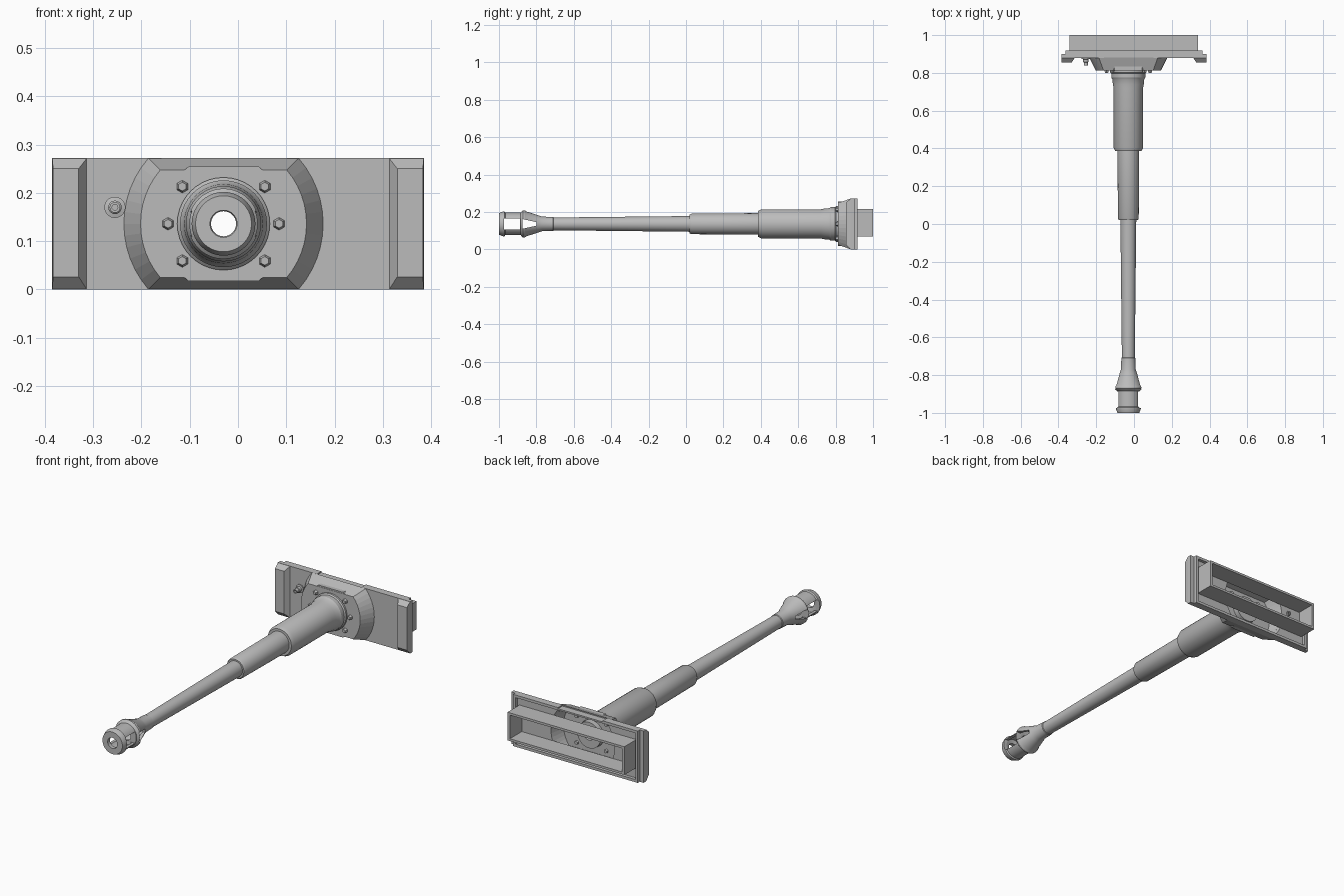
import bpy, bmesh, math

if "Cube" in bpy.data.objects:
    bpy.data.objects.remove(bpy.data.objects["Cube"])

CX, CZ = -0.03, 0.136          # bore axis
steel = bpy.data.materials.new("steel grey")
steel.diffuse_color = (0.5, 0.5, 0.5, 1)
steel.use_nodes = True
steel.node_tree.nodes["Principled BSDF"].inputs["Base Color"].default_value = steel.diffuse_color


def make(name, verts, faces, smooth=False):
    bm = bmesh.new()
    vs = [bm.verts.new(v) for v in verts]
    for f in faces:
        bm.faces.new([vs[i] for i in f])
    bmesh.ops.recalc_face_normals(bm, faces=bm.faces)
    me = bpy.data.meshes.new(name)
    bm.to_mesh(me)
    bm.free()
    me.materials.append(steel)
    ob = bpy.data.objects.new(name, me)
    bpy.context.collection.objects.link(ob)
    if smooth:
        finish(ob)
    return ob


def finish(ob):
    bpy.ops.object.select_all(action='DESELECT')
    ob.select_set(True)
    bpy.context.view_layer.objects.active = ob
    bpy.ops.object.shade_smooth_by_angle(angle=math.radians(30))


def loft(name, loop_a, loop_b):
    """Solid between two loops of equal length."""
    n = len(loop_a)
    faces = [(i, (i + 1) % n, n + (i + 1) % n, n + i) for i in range(n)]
    faces += [tuple(range(n)), tuple(range(n, 2 * n))]
    return make(name, loop_a + loop_b, faces)


def rect(x0, x1, z0, z1, y):
    return [(x0, y, z0), (x1, y, z0), (x1, y, z1), (x0, y, z1)]


def box(name, x0, x1, y0, y1, z0, z1):
    return loft(name, rect(x0, x1, z0, z1, y0), rect(x0, x1, z0, z1, y1))


def lathe(name, profile, cx=CX, cz=CZ, n=40):
    """Closed (radius, y) profile turned around a y-parallel axis."""
    m = len(profile)
    verts, faces = [], []
    for i in range(n):
        a = math.tau * i / n
        verts += [(cx + r * math.cos(a), y, cz + r * math.sin(a)) for r, y in profile]
        for j in range(m):
            k, i2 = (j + 1) % m, (i + 1) % n
            faces.append((i * m + j, i * m + k, i2 * m + k, i2 * m + j))
    return make(name, verts, faces, True)


def cut(ob, *cutters):
    for c in cutters:
        c.hide_render = True
        c.hide_viewport = True
        mod = ob.modifiers.new("cut", 'BOOLEAN')
        mod.operation = 'DIFFERENCE'
        mod.solver = 'EXACT'
        mod.object = c


def clipped_circle(r, h, y, n=12):
    """Two side arcs joined by flat top and bottom."""
    a = math.asin(h / r)
    angs = [-a + 2 * a * i / n for i in range(n + 1)]
    angs += [math.pi + t for t in angs]
    return [(CX + r * math.cos(t), y, CZ + r * math.sin(t)) for t in angs]


# Shield: wide plate, hollow rear rim and central boss
boss_void = loft("boss_void", clipped_circle(0.165, 0.098, 0.825),
                 clipped_circle(0.192, 0.118, 0.93))
bore_void = loft("socket_void",
                 *[[(CX + 0.07 * math.cos(math.tau * i / 32), y, CZ + 0.07 * math.sin(math.tau * i / 32))
                    for i in range(32)] for y in (0.79, 0.84)])
notch = box("top_notch", -0.158, 0.102, 0.878, 0.95, 0.266, 0.29)

plate = box("shield_plate", -0.385, 0.385, 0.88, 0.901, 0, 0.272)
cut(plate, boss_void, notch)
rim = box("rear_rim", -0.362, 0.362, 0.9, 0.918, 0.0, 0.272)
cut(rim, box("rim_void", -0.348, 0.348, 0.89, 0.93, 0.014, 0.258), notch)
boss = loft("shield_boss", clipped_circle(0.172, 0.1115, 0.812),
            clipped_circle(0.207, 0.1359, 0.881))
cut(boss, boss_void, bore_void)

# Rear box frame, open front and back
frame = box("rear_frame", -0.342, 0.338, 0.9, 1.0, 0.068, 0.216)
cut(frame, box("frame_void", -0.328, 0.324, 0.88, 1.02, 0.08, 0.204))

# Raised end cheeks
for s, side in ((-1, "left"), (1, "right")):
    loft(side + "_cheek",
         rect(s * 0.33, s * 0.383, 0.026, 0.25, 0.855),
         rect(s * 0.313, s * 0.385, 0.0, 0.272, 0.881))

# Shallow ledges above and below the boss face
for s, name in ((-1, "lower_ledge"), (1, "upper_ledge")):
    z0, z1 = CZ + s * 0.108, CZ + s * 0.119
    loft(name,
         [(-0.115, 0.813, z0), (0.055, 0.813, z0), (0.042, 0.813, z1), (-0.102, 0.813, z1)],
         [(-0.115, 0.836, z0), (0.055, 0.836, z0), (0.042, 0.836, z1), (-0.102, 0.836, z1)])

# Hex bolts around the gun collar, heads outside and nuts inside
for i, deg in enumerate((0, 42, 138, 180, 222, 318)):
    a = math.radians(deg)
    bx, bz = CX + 0.115 * math.cos(a), CZ + 0.115 * math.sin(a)
    for name, r0, y0, r1, y1 in (("bolt", 0.009, 0.799, 0.0135, 0.813),
                                 ("nut", 0.011, 0.824, 0.009, 0.834)):
        if name == "nut" and abs(math.sin(a)) > 0.5:
            bz = CZ + 0.07 * math.copysign(1, math.sin(a))
        loops = [[(bx + r * math.sin(math.tau * k / 6), y, bz + r * math.cos(math.tau * k / 6))
                  for k in range(6)] for r, y in ((r0, y0), (r1, y1))]
        loft(f"{name}_{i}", *loops)

# Sight port on the left of the shield
lathe("sight_port", [(0.006, 0.91), (0.006, 0.838), (0.011, 0.838), (0.011, 0.855),
                     (0.014, 0.858), (0.014, 0.872), (0.022, 0.874), (0.022, 0.881),
                     (0.012, 0.885), (0.012, 0.91)], -0.255, 0.17, 20)

# Gun tube: collar, thick sleeve, thin sleeve, tapered barrel
lathe("gun_barrel", [
    (0.026, 0.85), (0.068, 0.85), (0.068, 0.812), (0.096, 0.812), (0.096, 0.803),
    (0.090, 0.797), (0.090, 0.775), (0.084, 0.765), (0.082, 0.74), (0.078, 0.72),
    (0.078, 0.405), (0.07, 0.386), (0.0575, 0.386), (0.055, 0.03), (0.05, 0.02),
    (0.042, 0.02), (0.034, -0.72), (0.026, -0.72)])

# Two-chamber muzzle brake with side windows
brake = lathe("muzzle_brake", [
    (0.026, -0.70), (0.037, -0.71), (0.039, -0.77), (0.046, -0.79), (0.066, -0.852),
    (0.073, -0.863), (0.073, -0.872), (0.060, -0.884), (0.060, -0.966), (0.066, -0.971),
    (0.066, -0.979), (0.058, -1.0), (0.028, -1.0), (0.028, -0.98), (0.048, -0.975),
    (0.048, -0.891), (0.028, -0.888), (0.028, -0.876), (0.054, -0.872), (0.032, -0.79),
    (0.026, -0.77)])
front_window = box("front_window", -0.15, 0.1, -0.974, -0.888, CZ - 0.03, CZ + 0.03)
rear_window = loft("rear_window",
                   rect(-0.15, 0.1, CZ - 0.026, CZ + 0.026, -0.874),
                   rect(-0.15, 0.1, CZ - 0.009, CZ + 0.009, -0.798))
cut(brake, front_window, rear_window)
